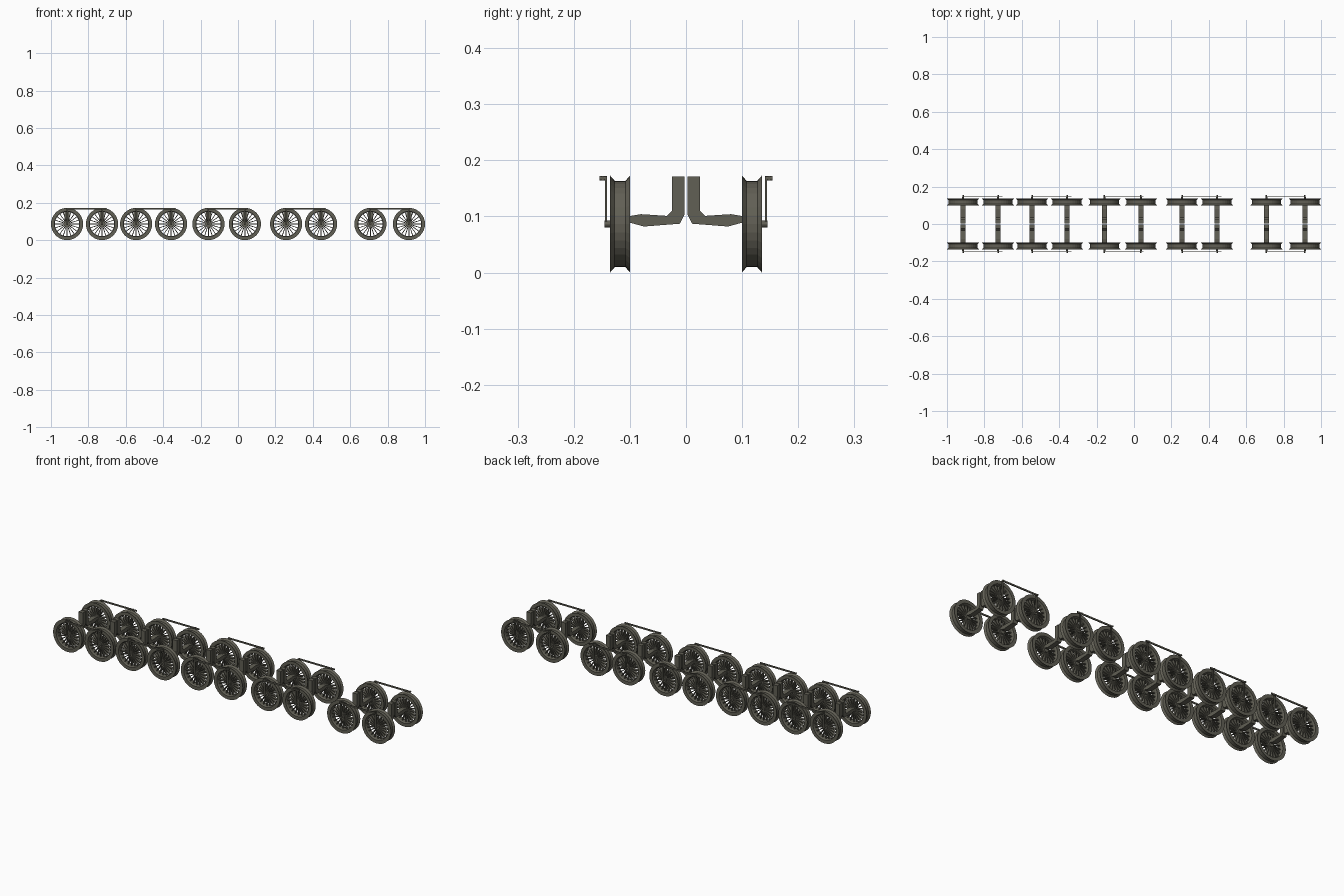
import bpy, bmesh
from math import sin, cos, pi
from mathutils import Vector, Matrix

if "Cube" in bpy.data.objects:
    bpy.data.objects.remove(bpy.data.objects["Cube"])

PAIRS = [(-0.914, -0.727), (-0.545, -0.358), (-0.158, 0.037), (0.257, 0.444), (0.708, 0.914)]
R, ZC, SEG, SPOKES = 0.086, 0.0865, 32, 20
ROD_Z, ROD_LEN = 0.168, 0.21

metal = bpy.data.materials.new("dark_iron")
metal.diffuse_color = (0.12, 0.115, 0.09, 1)
metal.use_nodes = True
metal.node_tree.nodes["Principled BSDF"].inputs["Base Color"].default_value = metal.diffuse_color


def finish(bm, name):
    bmesh.ops.recalc_face_normals(bm, faces=bm.faces)
    me = bpy.data.meshes.new(name)
    bm.to_mesh(me)
    bm.free()
    me.materials.append(metal)
    return me


def place(me, name, loc):
    ob = bpy.data.objects.new(name, me)
    ob.location = loc
    bpy.context.collection.objects.link(ob)
    return ob


def lathe(bm, profile, seg=SEG):
    """Closed (y, radius) profile swept about the y axis."""
    rings = [[bm.verts.new((r * cos(2 * pi * i / seg), y, r * sin(2 * pi * i / seg)))
              for y, r in profile] for i in range(seg)]
    n = len(profile)
    for i in range(seg):
        a, b = rings[i], rings[(i + 1) % seg]
        for j in range(n):
            k = (j + 1) % n
            bm.faces.new((a[j], a[k], b[k], b[j]))


def box(bm, lo, hi):
    lo, hi = Vector(lo), Vector(hi)
    m = Matrix.Translation((lo + hi) / 2) @ Matrix.Diagonal((*(hi - lo), 1))
    bmesh.ops.create_cube(bm, size=1, matrix=m)


def pin(bm, x, y0, y1, z, r, seg=12):
    m = Matrix.Translation((x, (y0 + y1) / 2, z)) @ Matrix.Rotation(pi / 2, 4, 'X')
    bmesh.ops.create_cone(bm, cap_ends=True, segments=seg, radius1=r, radius2=r,
                          depth=abs(y1 - y0), matrix=m)


def wheel_mesh(s):
    bm = bmesh.new()
    # double-flanged rim
    rim = [(0.100, 0.068), (0.100, R), (0.108, 0.077), (0.127, 0.077), (0.135, R), (0.135, 0.068),
           (0.127, 0.065), (0.108, 0.065)]
    lathe(bm, [(s * y, r) for y, r in rim])
    # hub
    pin(bm, 0, s * 0.100, s * 0.134, 0, 0.014, 16)
    # tapered spokes
    for i in range(SPOKES):
        rot = Matrix.Rotation(2 * pi * i / SPOKES, 4, 'Y')
        v = [bm.verts.new(rot @ Vector((dx * w, s * 0.118 + dy * d, z)))
             for z, w, d in ((0.010, 0.0022, 0.010), (0.067, 0.0018, 0.006))
             for dx, dy in ((-1, -1), (1, -1), (1, 1), (-1, 1))]
        for j in range(4):
            k = (j + 1) % 4
            bm.faces.new((v[j], v[k], v[k + 4], v[j + 4]))
    return finish(bm, "wheel")


def crank_mesh(s):
    bm = bmesh.new()
    # upright crank arm with its wheel pin
    y0, y1 = sorted((s * 0.1405, s * 0.1445))
    box(bm, (-0.004, y0, -0.003), (0.004, y1, ROD_Z - ZC + 0.003))
    pin(bm, 0, s * 0.132, s * 0.145, 0, 0.006)
    pin(bm, 0, s * 0.141, s * 0.154, ROD_Z - ZC, 0.004)
    return finish(bm, "crank")


def rod_mesh(s):
    bm = bmesh.new()
    y0, y1 = sorted((s * 0.146, s * 0.151))
    box(bm, (-0.003, y0, -0.004), (ROD_LEN, y1, 0.004))
    return finish(bm, "side_rod")


def axle_mesh(s):
    # side outline of half an axle with its upright centre block
    outline = [(0.003, 0.171), (0.025, 0.171), (0.025, 0.110), (0.034, 0.101), (0.080, 0.104),
               (0.104, 0.100), (0.104, 0.090), (0.075, 0.082), (0.011, 0.087), (0.003, 0.103)]
    bm = bmesh.new()
    f = bm.faces.new([bm.verts.new((-0.013, s * y, z - ZC)) for y, z in outline])
    ext = bmesh.ops.extrude_face_region(bm, geom=[f], use_keep_orig=True)
    vs = [g for g in ext["geom"] if isinstance(g, bmesh.types.BMVert)]
    bmesh.ops.translate(bm, vec=(0.026, 0, 0), verts=vs)
    return finish(bm, "axle_half")


# repeat every part on both sides of each wheel pair
for s, side in ((-1, "front"), (1, "back")):
    wheel, crank, rod, axle = wheel_mesh(s), crank_mesh(s), rod_mesh(s), axle_mesh(s)
    for i, pair in enumerate(PAIRS, 1):
        for j, x in enumerate(pair, 1):
            tag = f"{side}_{i}_{j}"
            place(wheel, "wheel_" + tag, (x, 0, ZC))
            place(axle, "axle_half_" + tag, (x, 0, ZC))
            place(crank, "crank_" + tag, (x, 0, ZC))
        place(rod, f"side_rod_{side}_{i}", (pair[0], 0, ROD_Z))
